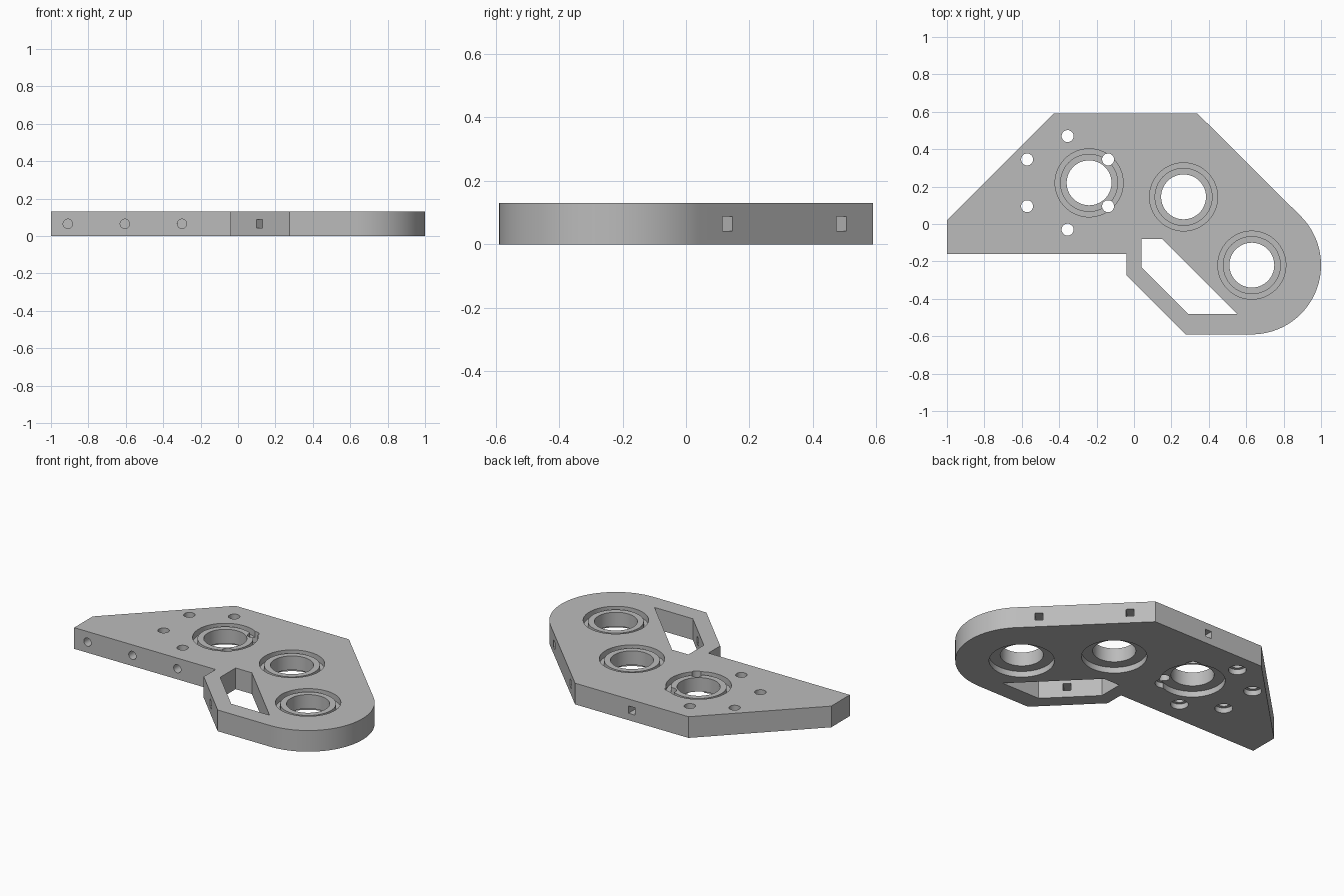
import bpy, bmesh
from math import sin, cos, pi, radians
from mathutils import Vector, Matrix

cube = bpy.data.objects.get("Cube")
if cube:
    bpy.data.objects.remove(cube, do_unlink=True)

THICK = 0.13
MID = THICK / 2

grey = bpy.data.materials.new("machined_grey")
grey.use_nodes = True
colour = (0.5, 0.5, 0.5, 1)
grey.diffuse_color = colour
grey.node_tree.nodes["Principled BSDF"].inputs["Base Color"].default_value = colour


def to_object(name, bm):
    bmesh.ops.recalc_face_normals(bm, faces=bm.faces)
    mesh = bpy.data.meshes.new(name)
    bm.to_mesh(mesh)
    bm.free()
    mesh.materials.append(grey)
    obj = bpy.data.objects.new(name, mesh)
    bpy.context.collection.objects.link(obj)
    return obj


def prism(name, points, z0, z1):
    """Extrude a flat outline from z0 to z1."""
    bm = bmesh.new()
    face = bm.faces.new([bm.verts.new((x, y, z0)) for x, y in points])
    top = bmesh.ops.extrude_face_region(bm, geom=[face])["geom"]
    moved = [v for v in top if isinstance(v, bmesh.types.BMVert)]
    bmesh.ops.translate(bm, verts=moved, vec=(0, 0, z1 - z0))
    return to_object(name, bm)


def lathe(name, profile, sides):
    """Turn a (radius, z) profile about z and cap both ends."""
    bm = bmesh.new()
    rings = [[bm.verts.new((r * cos(2 * pi * i / sides), r * sin(2 * pi * i / sides), z))
              for i in range(sides)] for r, z in profile]
    for a, b in zip(rings, rings[1:]):
        for i in range(sides):
            j = (i + 1) % sides
            bm.faces.new((a[i], a[j], b[j], b[i]))
    bm.faces.new(rings[0])
    bm.faces.new(rings[-1])
    return to_object(name, bm)


def cut(target, cutter):
    cutter.hide_render = True
    mod = target.modifiers.new("cut", "BOOLEAN")
    mod.operation = "DIFFERENCE"
    mod.solver = "EXACT"
    mod.object = cutter
    bpy.context.view_layer.objects.active = target
    bpy.ops.object.modifier_apply(modifier=mod.name)
    bpy.data.objects.remove(cutter, do_unlink=True)


# Plate outline with one rounded end
END = Vector((0.63, -0.22))
arc = [(END.x + 0.37 * cos(radians(a)), END.y + 0.37 * sin(radians(a)))
       for a in range(-90, 46, 3)]
outline = [(-1, -0.16), (-0.04, -0.16), (-0.04, -0.275), (0.275, -0.59)] + arc + [
    (0.34, 0.59), (-0.43, 0.59), (-1, 0.02)]
plate = prism("gearbox_plate", outline, 0, THICK)

# Lightening window
window = [(0.04, -0.08), (0.15, -0.08), (0.55, -0.48), (0.29, -0.48), (0.04, -0.23)]
cut(plate, prism("window_cutter", window, -0.1, 0.3))

# Bearing seats: pocket below, bore, and a collar inside a groove above
seat = [(0.182, -0.1), (0.182, 0.036), (0.12, 0.036), (0.12, 0.122),
        (0.155, 0.122), (0.155, 0.092), (0.182, 0.092), (0.182, 0.3)]
for x, y in [(-0.24, 0.22), (0.265, 0.145), END]:
    cutter = lathe("bearing_cutter", seat, 64)
    cutter.data.transform(Matrix.Translation((x, y, 0)))
    cut(plate, cutter)

# Circle of six counterbored mounting holes
mount = [(0.05, -0.1), (0.05, 0.032), (0.032, 0.032), (0.032, 0.3)]
for k in range(6):
    a = radians(30 + 60 * k)
    cutter = lathe("mount_cutter", mount, 32)
    cutter.data.transform(Matrix.Translation((-0.355 + 0.25 * cos(a), 0.22 + 0.25 * sin(a), 0)))
    cut(plate, cutter)

# Round blind holes along the front edge
for x in (-0.91, -0.605, -0.30):
    cutter = lathe("edge_hole_cutter", [(0.025, -0.14), (0.025, 0.14)], 32)
    cutter.data.transform(Matrix.Translation((x, -0.16, MID)) @ Matrix.Rotation(pi / 2, 4, "X"))
    cut(plate, cutter)

# Square holes in the sloped and back edges
for x, y, angle in [(0.80, 0.13, 45), (0.44, 0.49, 45), (0.115, -0.43, 45), (-0.045, 0.59, 90)]:
    bm = bmesh.new()
    bmesh.ops.create_cube(bm, size=1)
    cutter = to_object("square_hole_cutter", bm)
    cutter.data.transform(Matrix.Translation((x, y, MID))
                          @ Matrix.Rotation(radians(angle), 4, "Z")
                          @ Matrix.Diagonal((0.28, 0.045, 0.045, 1)))
    cut(plate, cutter)

# Smooth the round walls, keep machined edges sharp
bpy.ops.object.select_all(action="DESELECT")
plate.select_set(True)
bpy.context.view_layer.objects.active = plate
bpy.ops.object.shade_smooth_by_angle(angle=radians(30))
